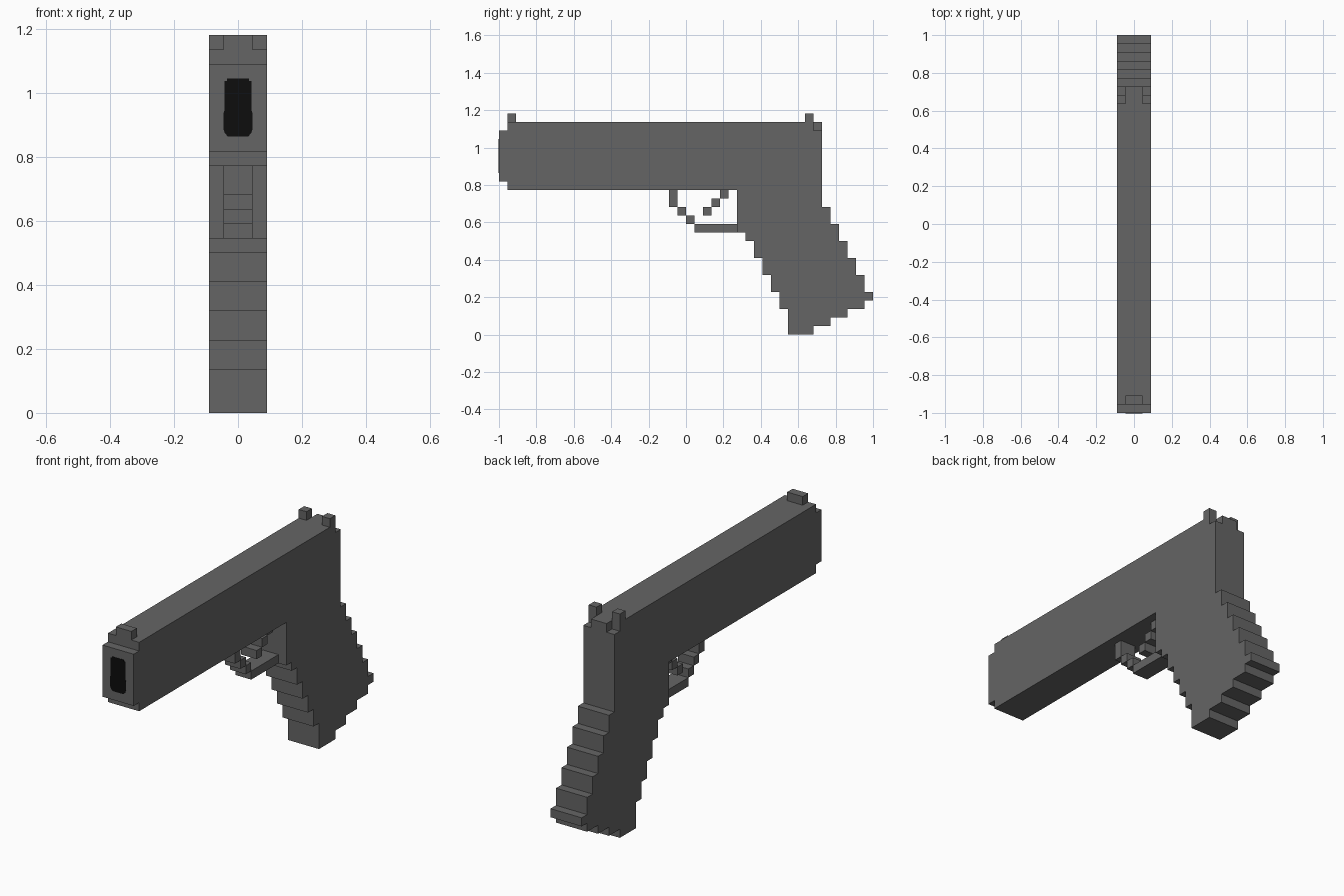
import bpy
import bmesh

if "Cube" in bpy.data.objects:
    bpy.data.objects.remove(bpy.data.objects["Cube"], do_unlink=True)

U = 1 / 22  # one grid step


def material(name, value):
    m = bpy.data.materials.new(name)
    m.use_nodes = True
    colour = (value, value, value, 1)
    m.diffuse_color = colour
    bsdf = next(n for n in m.node_tree.nodes if n.type == "BSDF_PRINCIPLED")
    bsdf.inputs["Base Color"].default_value = colour
    bsdf.inputs["Roughness"].default_value = 0.8
    return m


grey = material("dark_grey", 0.13)
black = material("black", 0.004)


def finish(name, bm, mat):
    bmesh.ops.recalc_face_normals(bm, faces=bm.faces)
    mesh = bpy.data.meshes.new(name)
    bm.to_mesh(mesh)
    bm.free()
    mesh.materials.append(mat)
    ob = bpy.data.objects.new(name, mesh)
    bpy.context.collection.objects.link(ob)
    return ob


def prism(name, points, direction, mat):
    """Extrude a flat outline along a direction."""
    bm = bmesh.new()
    face = bm.faces.new([bm.verts.new(p) for p in points])
    ext = bmesh.ops.extrude_face_region(bm, geom=[face])
    moved = [v for v in ext["geom"] if isinstance(v, bmesh.types.BMVert)]
    bmesh.ops.translate(bm, verts=moved, vec=direction)
    # the starting face may be kept or consumed, so make sure the end is closed
    bmesh.ops.holes_fill(bm, edges=[e for e in bm.edges if e.is_boundary])
    return finish(name, bm, mat)


def side_profile(name, outline, x0, x1):
    """Outline in (length, height) grid steps, extruded across the width."""
    points = [(x0 * U, (y - 22) * U, z * U) for y, z in outline]
    return prism(name, points, ((x1 - x0) * U, 0, 0), grey)


def box(name, x0, x1, y0, y1, z0, z1):
    return side_profile(name, [(y0, z0), (y1, z0), (y1, z1), (y0, z1)], x0, x1)


def stairs(steps):
    """Turn (position, from height, to height) risers into outline points."""
    return [p for y, z0, z1 in steps for p in ((y, z0), (y, z1))]


# Slide and grip in one stepped slab
muzzle_end = [(1, 25), (1, 24), (0, 24), (0, 18), (1, 18), (1, 17)]
grip_front = stairs([(28, 17, 12), (29, 12, 11), (30, 11, 9), (31, 9, 7),
                     (32, 7, 5), (33, 5, 3), (34, 3, 0)])
grip_base = stairs([(37, 0, 1), (39, 1, 2), (41, 2, 3), (43, 3, 4)])
grip_back = stairs([(44, 4, 5), (43, 5, 7), (42, 7, 9), (41, 9, 11),
                    (40, 11, 13), (39, 13, 15), (38, 15, 24), (37, 24, 25)])
side_profile("body", muzzle_end + grip_front + grip_base + grip_back, -2, 2)

# Sights and the narrow block between the rear notches
box("front_sight", -1, 1, 1, 2, 25, 26)
box("rear_block", -1, 1, 37, 38, 24, 25)
for side, x in (("right", -2), ("left", 1)):
    box(f"rear_sight_{side}", x, x + 1, 36, 37, 25, 26)

# Stepped trigger guard
for i, (y0, y1, z0, z1) in enumerate([(20, 21, 15, 17), (21, 22, 14, 15),
                                      (22, 23, 13, 14), (23, 28, 12, 13)]):
    box(f"trigger_guard_{i + 1}", -1, 1, y0, y1, z0, z1)

# Trigger
for i in range(3):
    box(f"trigger_{i + 1}", -1, 1, 24 + i, 25 + i, 14 + i, 15 + i)

# Muzzle opening as a thin dark plate with clipped corners
half = [(0.032, 0.865), (0.041, 0.875), (0.046, 0.89), (0.046, 0.935),
        (0.043, 0.945), (0.043, 1.038), (0.034, 1.038), (0.034, 1.046)]
ring = half + [(-x, z) for x, z in reversed(half)]
prism("muzzle_opening", [(x, -1.002, z) for x, z in ring], (0, 0.004, 0), black)
